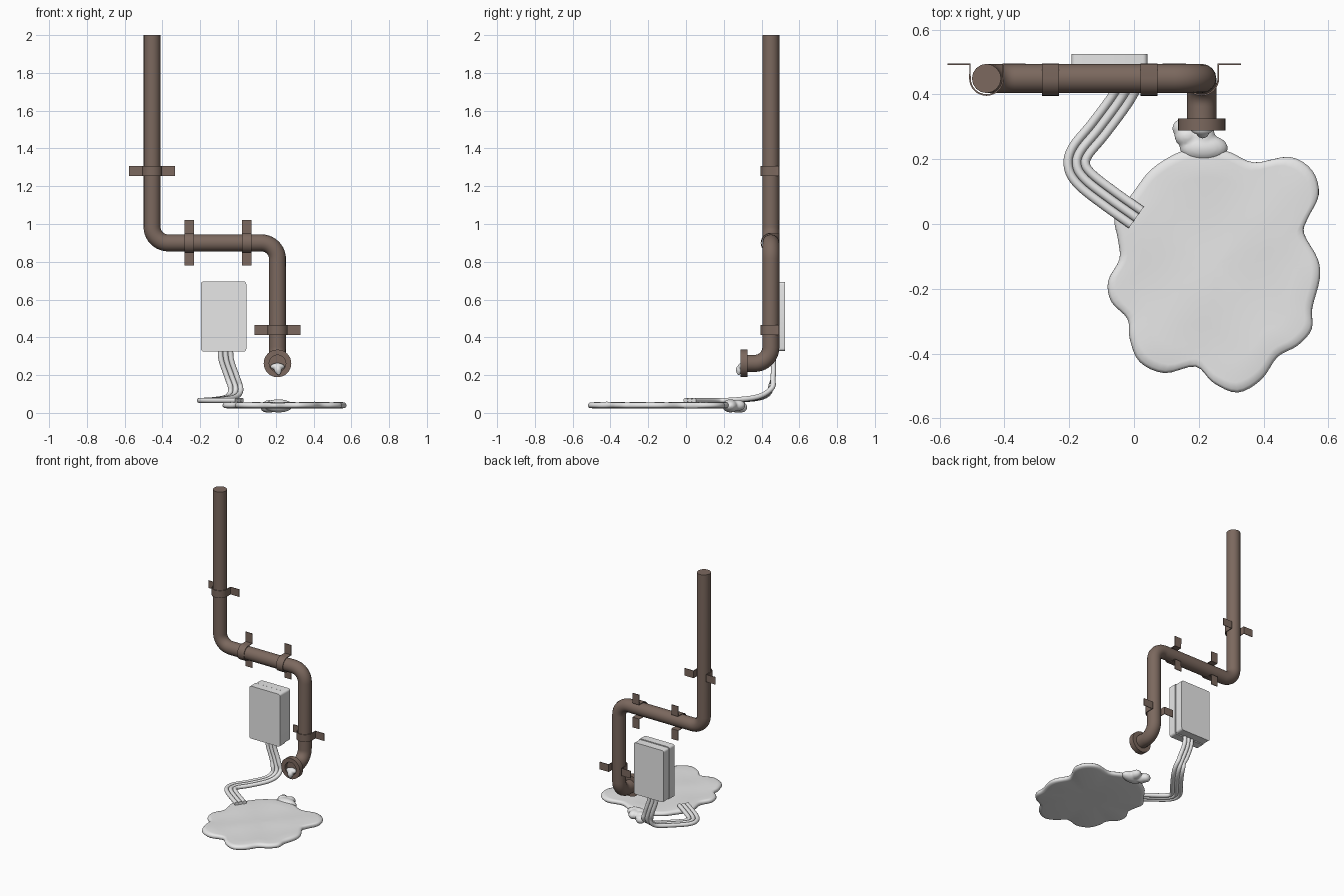
import bpy, bmesh, math
from mathutils import Vector as V

if "Cube" in bpy.data.objects:
    bpy.data.objects.remove(bpy.data.objects["Cube"])

def material(name, c):
    m = bpy.data.materials.new(name)
    m.diffuse_color = (*c, 1)
    m.use_nodes = True
    m.node_tree.nodes["Principled BSDF"].inputs["Base Color"].default_value = m.diffuse_color
    return m

BROWN = material("rusty brown", (0.20, 0.14, 0.113))
GREY = material("pale grey", (0.8, 0.8, 0.8))

def finish(ob, mat, angle=40):
    ob.data.materials.clear()
    ob.data.materials.append(mat)
    bpy.ops.object.select_all(action='DESELECT')
    ob.select_set(True)
    bpy.context.view_layer.objects.active = ob
    if ob.type != 'MESH' or ob.modifiers:
        bpy.ops.object.convert(target='MESH')
    bpy.ops.object.shade_smooth_by_angle(angle=math.radians(angle))
    return bpy.context.object

def from_bmesh(name, bm, mat, angle=40, mods=()):
    bmesh.ops.recalc_face_normals(bm, faces=bm.faces)
    me = bpy.data.meshes.new(name)
    bm.to_mesh(me)
    bm.free()
    ob = bpy.data.objects.new(name, me)
    bpy.context.collection.objects.link(ob)
    for kind, props in mods:
        m = ob.modifiers.new(kind, kind)
        for k, v in props.items():
            setattr(m, k, v)
    return finish(ob, mat, angle)

def sweep(name, pts, r, mat):
    cu = bpy.data.curves.new(name, 'CURVE')
    cu.dimensions = '3D'
    cu.bevel_depth, cu.bevel_resolution, cu.use_fill_caps = r, 6, True
    sp = cu.splines.new('POLY')
    sp.points.add(len(pts) - 1)
    for p, q in zip(sp.points, pts):
        p.co = (*q, 1)
    ob = bpy.data.objects.new(name, cu)
    bpy.context.collection.objects.link(ob)
    return finish(ob, mat, 50)

def rounded(pts, r, n=10):
    # replace right-angle corners with arcs
    pts = [V(p) for p in pts]
    out = [pts[0]]
    for a, b, c in zip(pts, pts[1:], pts[2:]):
        d0, d1 = (a - b).normalized(), (c - b).normalized()
        o = b + (d0 + d1) * r
        for i in range(n + 1):
            t = i / n * math.pi / 2
            out.append(o - d1 * r * math.cos(t) - d0 * r * math.sin(t))
    return out + [pts[-1]]

def catmull(p, n, closed=False):
    p = [V(q) for q in p]
    if not closed:
        p = [2 * p[0] - p[1]] + p + [2 * p[-1] - p[-2]]
    k, out = len(p), []
    for i in (range(k) if closed else range(1, k - 2)):
        a, b, c, d = (p[(i + j) % k] for j in (-1, 0, 1, 2))
        for s in range(n):
            t = s / n
            out.append(0.5 * (2*b + (c - a)*t + (2*a - 5*b + 4*c - d)*t*t + (3*b - a - 3*c + d)*t**3))
    if not closed:
        out.append(p[-2])
    return out

# Drain pipe
PX1, PX2, PY, PZ = -0.455, 0.209, 0.449, 0.90
sweep("drain_pipe", rounded([(PX1, PY, 2), (PX1, PY, PZ), (PX2, PY, PZ),
                             (PX2, PY, 0.262), (PX2, 0.312, 0.262)], 0.085), 0.045, BROWN)

# Flange ring at the pipe mouth
bm = bmesh.new()
prof = [(0.044, 0.289), (0.073, 0.289), (0.073, 0.326), (0.044, 0.326)]
N = 32
rings = [[bm.verts.new((PX2 + r * math.cos(a), y, 0.262 + r * math.sin(a))) for r, y in prof]
         for a in (i * 2 * math.pi / N for i in range(N))]
for i in range(N):
    for j in range(4):
        a, b, k = rings[i], rings[(i + 1) % N], (j + 1) % 4
        bm.faces.new((a[j], a[k], b[k], b[j]))
from_bmesh("pipe_flange", bm, BROWN)

# Wall clamps: omega-shaped straps
def clamp(name, x, z, vertical_pipe):
    r, wall = 0.051, 0.493
    prof = [(-0.121, wall), (-r, wall)]
    prof += [(-r * math.cos(t), PY - r * math.sin(t)) for t in (i * math.pi / 16 for i in range(17))]
    prof += [(r, wall), (0.121, wall)]
    bm = bmesh.new()
    rows = []
    for u, y in prof:
        rows.append([bm.verts.new((x + u, y, z + w) if vertical_pipe else (x + w, y, z + u))
                     for w in (-0.026, 0.026)])
    for a, b in zip(rows, rows[1:]):
        bm.faces.new((a[0], b[0], b[1], a[1]))
    from_bmesh(name, bm, BROWN, 35, [('SOLIDIFY', dict(thickness=0.005, offset=0))])

clamp("upper_clamp", PX1, 1.28, True)
clamp("lower_clamp", PX2, 0.439, True)
clamp("left_clamp", -0.258, PZ, False)
clamp("right_clamp", 0.046, PZ, False)

# Junction box: two halves with a recessed seam
def box(name, x0, x1, y0, y1, z0, z1, bevel):
    bm = bmesh.new()
    bmesh.ops.create_cube(bm, size=1)
    for v in bm.verts:
        v.co = ((x0 + x1) / 2 + v.co.x * (x1 - x0), (y0 + y1) / 2 + v.co.y * (y1 - y0),
                (z0 + z1) / 2 + v.co.z * (z1 - z0))
    if bevel:
        es = [e for e in bm.edges if abs(e.verts[0].co.y - e.verts[1].co.y) > 0.01]
        bmesh.ops.bevel(bm, geom=es, offset=bevel, segments=4, profile=0.5, affect='EDGES')
    from_bmesh(name, bm, GREY, 30)

box("box_front_cover", -0.196, 0.044, 0.407, 0.462, 0.325, 0.696, 0.014)
box("box_seam", -0.188, 0.036, 0.455, 0.475, 0.333, 0.688, 0)
box("box_back", -0.193, 0.041, 0.468, 0.525, 0.328, 0.693, 0.014)

# Three cables side by side
path = catmull([(-0.067, 0.462, 0.35), (-0.062, 0.462, 0.28), (-0.035, 0.462, 0.20),
                (-0.012, 0.448, 0.125), (-0.035, 0.395, 0.085), (-0.108, 0.295, 0.07),
                (-0.165, 0.225, 0.066), (-0.176, 0.18, 0.066), (-0.15, 0.137, 0.066),
                (-0.075, 0.078, 0.066), (0.007, 0.02, 0.066)], 6)
sides = []
for i, p in enumerate(path):
    d = path[min(i + 1, len(path) - 1)] - path[max(i - 1, 0)]
    w = max(0.0, min(1.0, (0.17 - p.z) / 0.09))      # blend from level to path-following
    s = V((-d.y, d.x, 0)).normalized() if w > 0 else V((1, 0, 0))
    sides.append((V((1, 0, 0)) * (1 - w) + s * w).normalized())
for name, off in (("left_cable", -0.027), ("middle_cable", 0), ("right_cable", 0.027)):
    sweep(name, [p + s * off for p, s in zip(path, sides)], 0.0138, GREY)

# Puddle: lobed outline with rounded rim and gently rippled top
outline = [(0.055, 0.17), (0.14, 0.222), (0.22, 0.235), (0.295, 0.222), (0.37, 0.19), (0.48, 0.207),
           (0.55, 0.165), (0.57, 0.09), (0.535, 0.015), (0.525, -0.03), (0.567, -0.108),
           (0.573, -0.17), (0.55, -0.26), (0.548, -0.325), (0.505, -0.375), (0.443, -0.41),
           (0.393, -0.48), (0.32, -0.52), (0.245, -0.49), (0.19, -0.44), (0.094, -0.46),
           (0.017, -0.425), (-0.013, -0.355), (-0.02, -0.293), (-0.07, -0.24), (-0.08, -0.176),
           (-0.045, -0.108), (-0.05, -0.046), (-0.06, 0.015), (-0.03, 0.06), (0.005, 0.108)]
edge = catmull([(x, y, 0) for x, y in outline], 4, True)
mid = V((0.25, -0.13, 0))
def ripple(p):
    return 0.003 * math.sin(17 * p.x + 1) * math.cos(15 * p.y)
bm = bmesh.new()
levels = [(0.3, 0.024, 0), (0.93, 0.024, 0), (0.98, 0.027, 0), (0.997, 0.034, 0), (1, 0.040, 0),
          (0.995, 0.047, 0), (0.975, 0.054, 0.3), (0.92, 0.056, 1), (0.75, 0.055, 1),
          (0.55, 0.055, 1), (0.35, 0.055, 1), (0.15, 0.055, 1)]
loops = []
for s, z, k in levels:
    ring = []
    for p in edge:
        q = mid + (p - mid) * s
        ring.append(bm.verts.new((q.x, q.y, z + k * ripple(q))))
    loops.append(ring)
n = len(edge)
for a, b in zip(loops, loops[1:]):
    for i in range(n):
        j = (i + 1) % n
        bm.faces.new((a[i], a[j], b[j], b[i]))
for ring, z in ((loops[0], 0.024), (loops[-1], 0.055 + ripple(mid))):
    c = bm.verts.new((mid.x, mid.y, z))
    for i in range(n):
        bm.faces.new((ring[i], ring[(i + 1) % n], c))
from_bmesh("puddle", bm, GREY, 60)

# Sludge lumps, blended from ellipsoids
def lumps(name, balls, voxel):
    bm = bmesh.new()
    for c, r in balls:
        vs = bmesh.ops.create_uvsphere(bm, u_segments=24, v_segments=14, radius=1)['verts']
        for v in vs:
            v.co = V(c) + V((v.co.x * r[0], v.co.y * r[1], v.co.z * r[2]))
    from_bmesh(name, bm, GREY, 80, [('REMESH', dict(mode='VOXEL', voxel_size=voxel)),
                                    ('SMOOTH', dict(factor=0.5, iterations=4))])

lumps("splash_mound", [((0.215, 0.235, 0.037), (0.075, 0.042, 0.035)),
                       ((0.165, 0.27, 0.034), (0.04, 0.035, 0.034)),
                       ((0.150, 0.295, 0.030), (0.032, 0.03, 0.028)),
                       ((0.215, 0.27, 0.040), (0.035, 0.045, 0.03))], 0.006)
lumps("pipe_sludge", [((0.209, 0.298, 0.245), (0.038, 0.024, 0.019)),
                      ((0.212, 0.282, 0.228), (0.020, 0.018, 0.024)),
                      ((0.216, 0.278, 0.213), (0.010, 0.010, 0.014))], 0.004)
